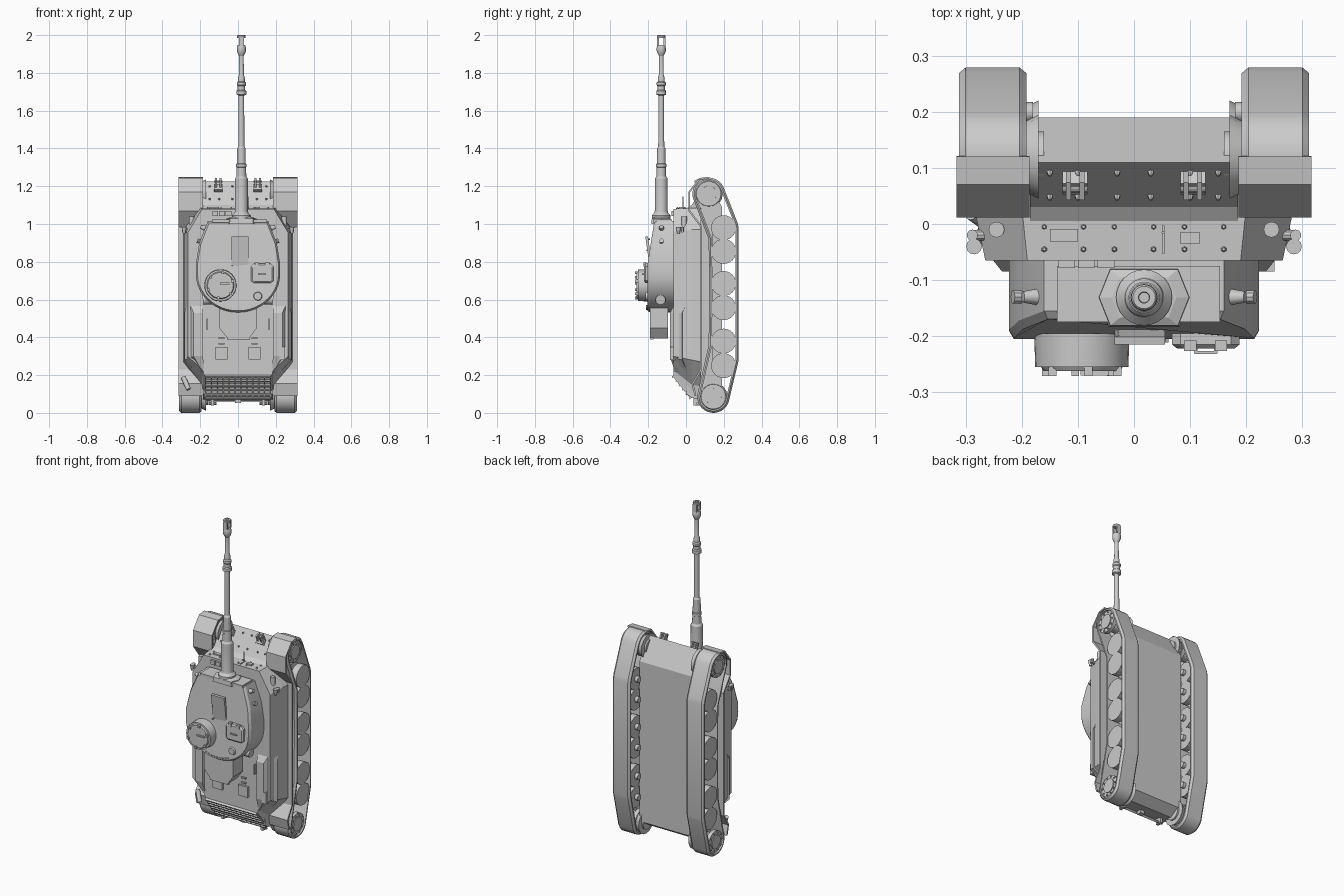
import bpy, bmesh, math
from mathutils import Vector, Matrix
from math import sin, cos, pi, radians

if "Cube" in bpy.data.objects:
    bpy.data.objects.remove(bpy.data.objects["Cube"])


def finish(name, bm, smooth=None):
    bmesh.ops.recalc_face_normals(bm, faces=bm.faces)
    me = bpy.data.meshes.new(name)
    bm.to_mesh(me)
    bm.free()
    ob = bpy.data.objects.new(name, me)
    bpy.context.collection.objects.link(ob)
    if smooth:
        for p in me.polygons:
            p.use_smooth = True
        me.set_sharp_from_angle(angle=radians(smooth))
    return ob


def loft(name, loops, smooth=None, caps=True, closed=False):
    """Skin a list of equal-length closed loops."""
    bm = bmesh.new()
    vs = [[bm.verts.new(p) for p in lp] for lp in loops]
    n = len(vs[0])
    pairs = list(zip(vs, vs[1:])) + ([(vs[-1], vs[0])] if closed else [])
    for a, b in pairs:
        for i in range(n):
            j = (i + 1) % n
            bm.faces.new((a[i], a[j], b[j], b[i]))
    if caps and not closed:
        bm.faces.new(vs[0])
        bm.faces.new(vs[-1])
    return finish(name, bm, smooth)


def box(name, c, s, rx=0.0, rz=0.0):
    bm = bmesh.new()
    m = Matrix.Translation(c) @ Matrix.Rotation(rz, 4, 'Z') @ Matrix.Rotation(rx, 4, 'X')
    bmesh.ops.create_cube(bm, size=1, matrix=m @ Matrix.Diagonal((*s, 1)))
    return finish(name, bm)


def cyl(name, a, b, r1, r2=None, n=24):
    a, b = Vector(a), Vector(b)
    d = b - a
    m = Matrix.Translation((a + b) / 2) @ d.to_track_quat('Z', 'Y').to_matrix().to_4x4()
    bm = bmesh.new()
    bmesh.ops.create_cone(bm, cap_ends=True, segments=n, radius1=r1,
                          radius2=r1 if r2 is None else r2, depth=d.length, matrix=m)
    return finish(name, bm, 35 if n > 8 else None)


def lathe_z(name, cx, cy, prof, n=24):
    rings = [[(cx + r * cos(2 * pi * i / n), cy + r * sin(2 * pi * i / n), z)
              for i in range(n)] for r, z in prof]
    return loft(name, rings, 30)


def band(name, path, section, closed, smooth=None):
    """Sweep an (x, depth) section along a (y, z) path; depth goes to the path's left."""
    loops, n = [], len(path)
    for i, p in enumerate(path):
        q = path[(i + 1) % n] if closed or i < n - 1 else p
        o = path[i - 1] if closed or i > 0 else p
        t = (Vector(q) - Vector(o)).normalized()
        loops.append([(x, p[0] - t.y * d, p[1] + t.x * d) for x, d in section])
    return loft(name, loops, smooth, closed=closed)


def mirror_xz(half, y):
    """Half outline of (x, z) points -> full closed loop at height y."""
    return [(x, y, z) for x, z in half] + [(-x, y, z) for x, z in reversed(half)]


# lower hull
low = [(.19, .1), (.19, 1.09), (.11, 1.225), (.03, 1.1), (0, 1.08), (0, .1), (.03, .08), (.13, .06)]
loft("lower_hull", [[(x, y, z) for y, z in low] for x in (-.185, .185)])

# superstructure with sloped sides and rear plate
b0 = [(.2, 1.085), (.29, .97), (.29, .27), (.19, .14), (.18, .08)]
b1 = [(.2, 1.085), (.285, .97), (.285, .28), (.19, .15), (.18, .08)]
b2 = [(.19, 1.08), (.265, .955), (.265, .3), (.185, .225), (.18, .2)]
loft("upper_hull", [mirror_xz(b0, .08), mirror_xz(b1, .03), mirror_xz(b2, -.065)])

# track path: ground run, front sprocket, return run, rear sprocket
FS, RS, R = (.12, 1.16), (.145, .086), .086
arc = lambda c, a0, a1, k=14: [(c[0] + R * cos(radians(a0 + (a1 - a0) * i / k)),
                                c[1] + R * sin(radians(a0 + (a1 - a0) * i / k))) for i in range(k + 1)]
path = ([(.272, .25), (.279, .28), (.279, .98), (.272, 1.01)] + arc(FS, 25, 205)
        + [(.12, .92), (.122, .65), (.12, .36)] + arc(RS, 160, 338))
fender = [(.12, 1.25), (.07, 1.243), (.012, 1.17), (.012, 1.07), (.075, .985),
          (.075, .23), (.03, .155), (.045, .09)]
wheels = (.98, .855, .685, .557, .38, .25)

for s, side in ((-1, "left"), (1, "right")):
    sec = [(.192, .01), (.204, 0), (.3, 0), (.312, .01), (.312, .018), (.192, .018)]
    band(side + "_track", path, [(s * x, d) for x, d in sec], True, 35)
    band(side + "_fender", fender, [(s * .186, 0), (s * .316, 0), (s * .316, .01), (s * .186, .01)], False)
    # road wheels in paired bogies
    for z in wheels:
        for x0, x1 in ((.2, .238), (.265, .306)):
            cyl(side + "_road_wheel", (s * x0, .199, z), (s * x1, .199, z), .066)
        cyl(side + "_axle", (s * .18, .199, z), (s * .27, .199, z), .018, n=12)
    for a, b in zip(wheels[::2], wheels[1::2]):
        m = (a + b) / 2
        loft(side + "_bogie", [[(s * x, .21, a), (s * x, .14, m + .05), (s * x, .14, m - .05), (s * x, .21, b),
                                (s * x, .185, m)] for x in (.24, .262)])
        cyl(side + "_bogie_pivot", (s * .18, .16, m), (s * .26, .16, m), .02, n=12)
    # sprockets, hub rings and final drives
    for c in (FS, RS):
        for x0, x1 in ((.2, .225), (.28, .303)):
            cyl(side + "_sprocket", (s * x0, *c), (s * x1, *c), .066)
        cyl(side + "_sprocket_hub", (s * .16, *c), (s * .309, *c), .045, .042)
        cyl(side + "_final_drive", (s * .17, *c), (s * .2, *c), .075, .06, 16)
        for i in range(10):
            t = 2 * pi * i / 10
            y, z = c[0] + .055 * cos(t), c[1] + .055 * sin(t)
            cyl(side + "_sprocket_bolt", (s * .3, y, z), (s * .309, y, z), .005, n=6)
    # sloped intake boxes beside the engine deck
    loft(side + "_intake_box", [
        [(s * .185, -.06, .575), (s * .255, -.06, .575), (s * .275, 0, .575), (s * .185, 0, .575)],
        [(s * .185, -.085, .53), (s * .235, -.085, .53), (s * .283, -.02, .53), (s * .185, 0, .53)],
        [(s * .185, -.085, .3), (s * .235, -.085, .3), (s * .283, -.02, .28), (s * .185, 0, .28)],
        [(s * .18, -.06, .22), (s * .19, -.06, .22), (s * .2, .02, .19), (s * .18, .02, .19)]])
    # headlights on the hull shoulders
    cyl(side + "_headlight", (s * .285, -.04, .95), (s * .285, -.04, .985), .007, .014, 12)
    cyl(side + "_headlight_bracket", (s * .26, -.02, .965), (s * .29, -.02, .965), .01, n=10)
    cyl(side + "_marker_lamp", (s * .288, -.02, .96), (s * .288, -.02, .985), .01, n=10)
    cyl(side + "_shoulder_boss", (s * .245, -.01, .98), (s * .245, -.01, 1.04), .014, n=12)
    # towing hooks front and rear
    box(side + "_tow_plate", (s * .105, .075, 1.19), (.045, .035, .03), radians(57))
    for d in (-.012, .012):
        box(side + "_tow_lug", (s * .105 + d, .068, 1.215), (.009, .035, .045), radians(25))
    cyl(side + "_tow_pin", (s * .105 - .022, .062, 1.225), (s * .105 + .022, .062, 1.225), .006, n=10)
    box(side + "_rear_lug", (s * .135, .06, .06), (.016, .04, .04))
    cyl(side + "_rear_pin", (s * .135 - .02, .06, .05), (s * .135 + .02, .06, .05), .007, n=10)
    # deck hatches and grab rails
    box(side + "_engine_hatch", (s * .087, -.07, .315), (.065, .014, .065))
    box(side + "_deck_rail", (s * .165, -.07, .47), (.006, .016, .06))
    for z in (.385, .415):
        box(side + "_hatch_hinge", (s * .087, -.068, z - .02), (.03, .014, .008))
    # bow and front plate bolts
    for x in (.03, .1, .15):
        for y in (.05, .093):
            z = 1.1 + (y - .03) / .08 * .125
            cyl("bow_bolt", (s * x, y, z), (s * x, y - .007, z + .005), .006, .003, 6)
    for x in (.035, .09, .16):
        for y in (-.005, -.045):
            cyl("plate_bolt", (s * x, y, 1.078), (s * x, y, 1.09), .006, .003, 6)

# front plate fittings
box("driver_visor", (.1, -.025, 1.085), (.034, .022, .012))
box("gunner_port", (-.125, -.02, 1.085), (.05, .022, .008))
box("front_weld_strip", (.052, -.028, 1.083), (.004, .05, .006))
cyl("aerial", (.052, -.015, 1.08), (.052, -.015, 1.145), .003, n=8)
for x in (-.12, -.085, -.05):
    box("driver_periscope", (x, -.068, 1.055), (.03, .02, .025))

# rear grille
d, nrm = Vector((0, .095, -.12)).normalized(), Vector((0, -.12, -.095)).normalized()
ang = math.atan2(-.12, .095)
top = Vector((0, -.065, .2))
for i in range(6):
    box("grille_bar", top + d * (.004 + .029 * i) + nrm * .006, (.35, .009, .014), ang)
for i in range(12):
    box("grille_rib", top + d * .076 + nrm * .003 + Vector((-.172 + .0313 * i, 0, 0)), (.006, .15, .01), ang)
cyl("rear_exhaust", (-.29, .02, .19), (-.262, .0, .125), .013, n=12)
box("rear_hitch", (0, .06, .062), (.03, .03, .02))
box("stowage_box", (.235, -.07, .315), (.03, .03, .07))

# turret: angled front, rounded rear, roof dropping towards the front
def turret_loop(scale, roof):
    half = [(.16, 1.015), (.205, .9), (.223, .79)]
    half += [(.223 * cos(t * pi / 22), .735 - .203 * sin(t * pi / 22)) for t in range(0, 11)]
    pts = half + [(0, .532)] + [(-x, z) for x, z in reversed(half)]
    def height(z):
        return -.205 + max(0, z - .78) * .15 if roof else -.058
    return [(x * scale, height(z), .75 + (z - .75) * scale) for x, z in pts]

loft("turret", [turret_loop(1, False), [(x, y + .015, z) for x, y, z in turret_loop(1, True)],
                turret_loop(.96, True)], 25)
box("turret_front_plate", (.008, -.125, 1.015), (.29, .1, .016))
box("roof_strip", (.01, -.195, .84), (.09, .014, .19), radians(8))
loft("bustle_box", [[(x, y, z) for x, z in ((-.1, .56), (-.1, .45), (-.055, .395), (.06, .395),
                                           (.1, .45), (.1, .56))] for y in (-.19, -.095)])
box("bustle_lid", (.003, -.18, .412), (.12, .014, .045))
for i in range(-4, 5):
    t = i * .1
    cyl("rear_rim_bolt", (.19 * sin(t), -.2, .735 - .185 * cos(t)), (.19 * sin(t), -.211, .735 - .185 * cos(t)), .006, n=6)
for s in (-1, 1):
    cyl("pistol_port", (s * .13, -.135, .605), (s * .186, -.135, .598), .03, .026, 20)
    cyl("lifting_boss", (s * .165, -.13, .975), (s * .198, -.13, .985), .016, .01, 12)
    cyl("lifting_eye", (s * .195, -.13, .905), (s * .216, -.13, .912), .012, n=10)
for z in (.66, .72, .78, .86, .92):
    cyl("roof_bolt", (-.03, -.19, z), (-.03, -.209, z), .004, n=6)

# commander's cupola
cyl("cupola", (-.093, -.195, .675), (-.093, -.255, .675), .085, .083, 32)
cyl("cupola_lid", (-.093, -.25, .675), (-.093, -.262, .675), .076, .068, 32)
box("cupola_handle", (-.07, -.266, .685), (.05, .008, .008))
for a in (0, 60, 120, 180, 240, 300):
    t = radians(a + 20)
    box("cupola_block", (-.093 + .068 * cos(t), -.262, .675 + .068 * sin(t)), (.014, .018, .014))

# loader's hatch, vent and periscope
loft("loader_hatch", [[(.128 + k * x, y, .74 + k * z) for x, z in ((-.06, -.04), (-.045, -.052), (.045, -.052),
     (.06, -.04), (.06, .035), (.045, .05), (-.045, .05), (-.06, .035))] for k, y in ((1, -.195), (1, -.215), (.85, -.222))])
for x in (.1, .155):
    box("hatch_hinge", (x, -.217, .785), (.022, .018, .022))
box("hatch_handle", (.128, -.229, .735), (.04, .006, .008))
for x in (.11, .146):
    box("handle_post", (x, -.222, .735), (.006, .018, .008))
cyl("roof_vent", (.105, -.2, .618), (.105, -.215, .618), .025, .02, 20)

# mantlet and gun
GX, GY = .018, -.131
hexa = ((-.06, -.05), (.06, -.05), (.08, 0), (.06, .05), (-.06, .05), (-.08, 0))
loft("mantlet", [[(GX + k * x, GY + k * y, z) for x, y in hexa] for k, z in ((1.05, 1.0), (1, 1.028), (.72, 1.036))])
lathe_z("gun_barrel", GX, GY, [
    (.05, 1.02), (.05, 1.045), (.036, 1.06), (.034, 1.07), (.034, 1.24), (.026, 1.252), (.025, 1.3),
    (.028, 1.302), (.028, 1.318), (.023, 1.32), (.022, 1.4), (.016, 1.41), (.0145, 1.68), (.026, 1.685),
    (.026, 1.705), (.02, 1.71), (.02, 1.73), (.024, 1.735), (.024, 1.748), (.018, 1.755), (.018, 1.775),
    (.013, 1.79), (.012, 1.89), (.018, 1.9), (.024, 1.915), (.024, 1.935), (.02, 1.947), (.01, 1.947), (.01, 1.9)])
lathe_z("muzzle_ring", GX, GY, [(.009, 1.985), (.022, 1.985), (.023, 1.996), (.02, 2.0), (.01, 2.0), (.009, 1.986)])
for s in (-1, 1):
    box("muzzle_bar", (GX, GY + s * .017, 1.966), (.026, .009, .045))
